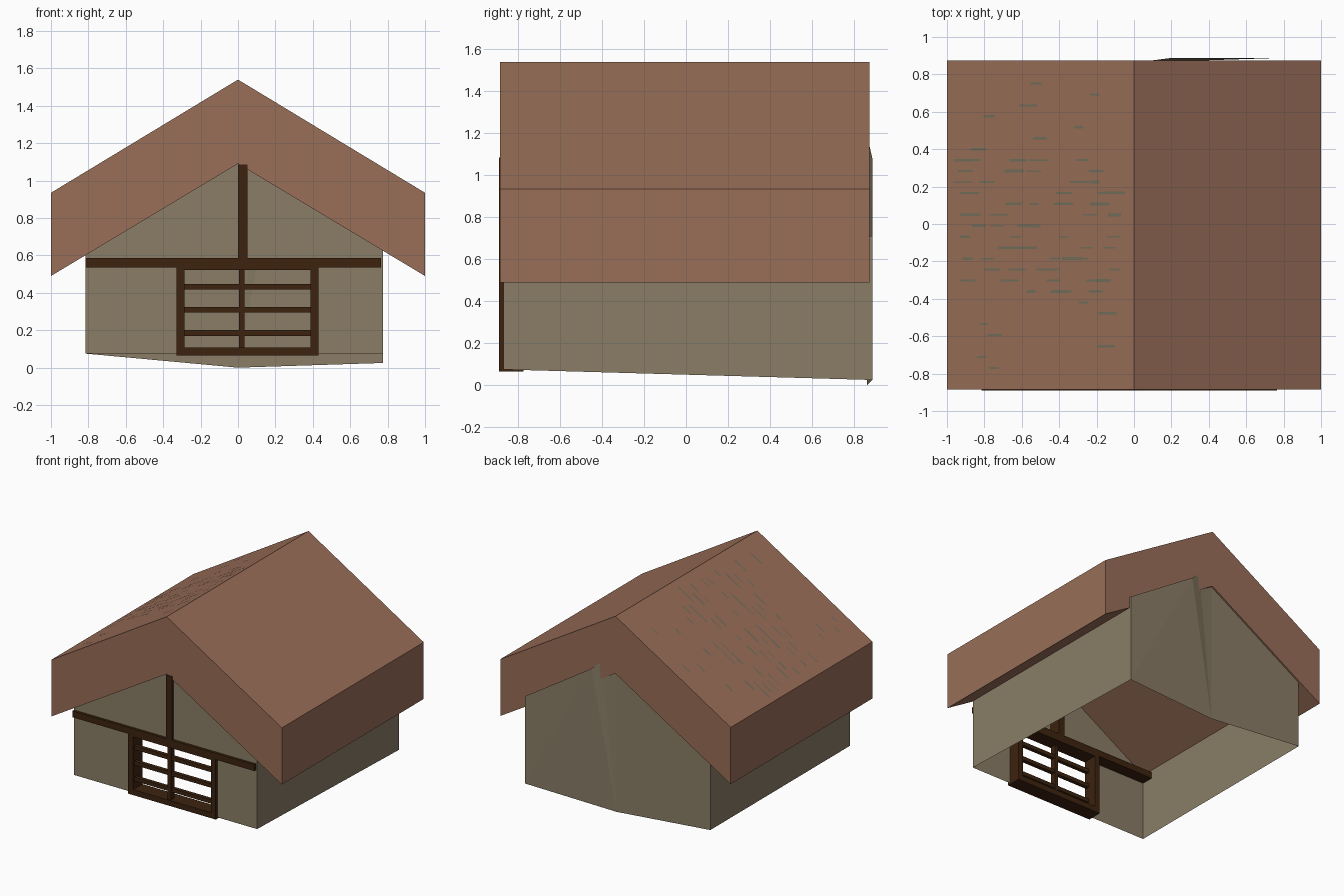
import bpy, bmesh, math, random
from mathutils import Vector, Matrix

if "Cube" in bpy.data.objects:
    bpy.data.objects.remove(bpy.data.objects["Cube"])

random.seed(4)


def material(name, rgb):
    m = bpy.data.materials.new(name)
    m.diffuse_color = (*rgb, 1)
    m.use_nodes = True
    m.node_tree.nodes["Principled BSDF"].inputs["Base Color"].default_value = m.diffuse_color
    return m


ROOF = material("clay roof", (0.315, 0.156, 0.097))
WALL = material("stone wall", (0.255, 0.207, 0.134))
WOOD = material("dark wood", (0.047, 0.017, 0.0048))
MOSS = material("grey moss", (0.162, 0.156, 0.105))


def mesh_object(name, verts, faces, mat):
    me = bpy.data.meshes.new(name)
    me.from_pydata(verts, [], faces)
    me.materials.append(mat)
    ob = bpy.data.objects.new(name, me)
    bpy.context.collection.objects.link(ob)
    return ob


def beam(name, x, z, y=(-0.89, -0.775)):
    bm = bmesh.new()
    bmesh.ops.create_cube(bm, size=1)
    for v in bm.verts:
        v.co = Vector((x[v.co.x > 0], y[v.co.y > 0], z[v.co.z > 0]))
    me = bpy.data.meshes.new(name)
    bm.to_mesh(me)
    bm.free()
    me.materials.append(WOOD)
    ob = bpy.data.objects.new(name, me)
    bpy.context.collection.objects.link(ob)


# Thick gabled roof: chevron profile extruded front to back
prof = [(-1, 0.49), (0, 1.09), (1, 0.49), (1, 0.935), (0, 1.54), (-1, 0.935)]
y0, y1 = -0.885, 0.875
verts = [(x, y, z) for y in (y0, y1) for x, z in prof]
faces = [(0, 1, 4, 5), (1, 2, 3, 4), (11, 10, 7, 6), (10, 9, 8, 7)]
faces += [((i + 1) % 6, i, i + 6, (i + 1) % 6 + 6) for i in range(6)]
mesh_object("roof", verts, faces, ROOF)

# Front wall as panels around the door opening
L, R, F, B = -0.815, 0.775, -0.87, 0.862
dl, dr, dt, zb = -0.31, 0.41, 0.54, 0.075
fv = [(L, zb), (dl, zb), (dl, dt), (L, dt), (dr, zb), (R, zb), (R, dt),
      (dr, dt), (R, 0.65), (0, 1.12), (L, 0.63)]
mesh_object("front_wall", [(x, F, z) for x, z in fv],
            [(0, 1, 2, 3), (4, 5, 6, 7), (3, 2, 7, 6, 8, 9, 10)], WALL)

# Side walls; the right one sinks toward the back
mesh_object("left_wall", [(L, B, zb), (L, F, zb), (L, F, 0.63), (L, B, 0.63)],
            [(0, 1, 2, 3)], WALL)
mesh_object("right_wall", [(R, F, zb), (R, 0.888, 0.025), (R, 0.888, 0.71), (R, F, 0.66)],
            [(0, 1, 2, 3)], WALL)

# Back wall, with a bowed lower edge and the slightly protruding right half
mesh_object("back_wall",
            [(0, B, 0), (L, B, zb), (L, B, 0.63), (0, B, 1.18),
             (R, 0.888, 0.025), (R, 0.888, 0.71), (0.2, 0.888, 1.08), (0.12, 0.872, 1.15)],
            [(0, 1, 2, 3), (4, 0, 6), (4, 6, 5), (0, 7, 6), (0, 3, 7)], WALL)

# Gable timbers
beam("cross_beam", (-0.815, 0.765), (0.535, 0.585))
beam("king_post", (0.0, 0.05), (0.585, 1.085))

# Door frame
beam("door_sill", (-0.33, 0.43), (0.065, 0.108))
beam("door_head", (-0.33, 0.43), (0.522, 0.54))
for side, x in (("left", (-0.33, -0.287)), ("right", (0.387, 0.43))):
    beam(side + "_door_jamb", x, (0.108, 0.535))

# Door lattice
beam("door_mullion", (0.005, 0.035), (0.1, 0.535), (-0.88, -0.84))
for i, z in enumerate((0.185, 0.31, 0.432)):
    beam(f"door_bar_{i + 1}", (-0.29, 0.39), (z - 0.015, z + 0.015), (-0.875, -0.845))

# Moss streaks: thin plates lying along the tile rows of the left slope
slope = 0.605
verts, faces = [], []
for row in range(27):
    y = -0.77 + row * 0.0585
    for _ in range(5 if abs(y) < 0.4 else 1):
        x = random.uniform(-0.97, -0.13)
        w, h = random.uniform(0.04, 0.11), random.uniform(0.004, 0.008)
        n = len(verts)
        for px, py in ((x, y - h), (x + w, y - h), (x + w, y + h), (x, y + h)):
            verts.append((px, py, 1.54 + slope * px + 0.002))
        faces.append((n, n + 1, n + 2, n + 3))
mesh_object("roof_moss", verts, faces, MOSS)
